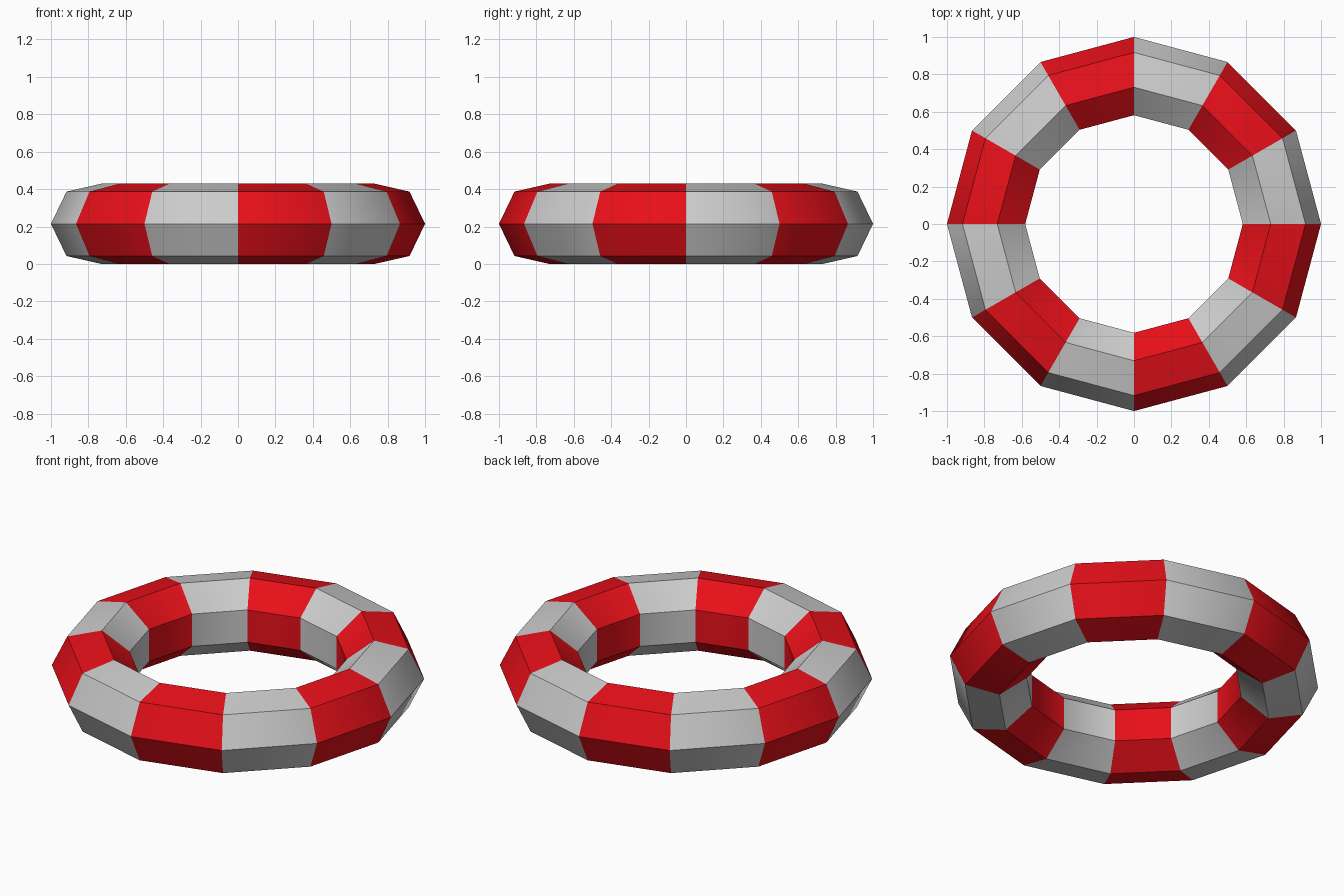
import bpy
import math

if "Cube" in bpy.data.objects:
    bpy.data.objects.remove(bpy.data.objects["Cube"])

R_MINOR = 0.22
HALF_H = R_MINOR * math.sin(math.radians(2 * 360 / 7))  # half height of the seven-sided section

# Ring body: 12 segments around, 7-sided tube
bpy.ops.mesh.primitive_torus_add(major_segments=12, minor_segments=7,
                                 major_radius=1 - R_MINOR, minor_radius=R_MINOR,
                                 location=(0, 0, HALF_H))
ring = bpy.context.object
ring.name = "striped_ring"


def material(name, color):
    m = bpy.data.materials.new(name)
    m.diffuse_color = color
    m.use_nodes = True
    m.node_tree.nodes["Principled BSDF"].inputs["Base Color"].default_value = m.diffuse_color
    return m


ring.data.materials.append(material("light_grey", (0.8, 0.8, 0.8, 1)))
ring.data.materials.append(material("red", (0.8, 0.005, 0.01, 1)))

# Alternate grey and red segments around the ring
for f in ring.data.polygons:
    angle = math.degrees(math.atan2(f.center.y, f.center.x)) % 360
    f.material_index = int(angle // 30) % 2

# Smooth around the ring, sharp along the tube's long edges
bpy.ops.object.shade_smooth_by_angle(angle=math.radians(40))
